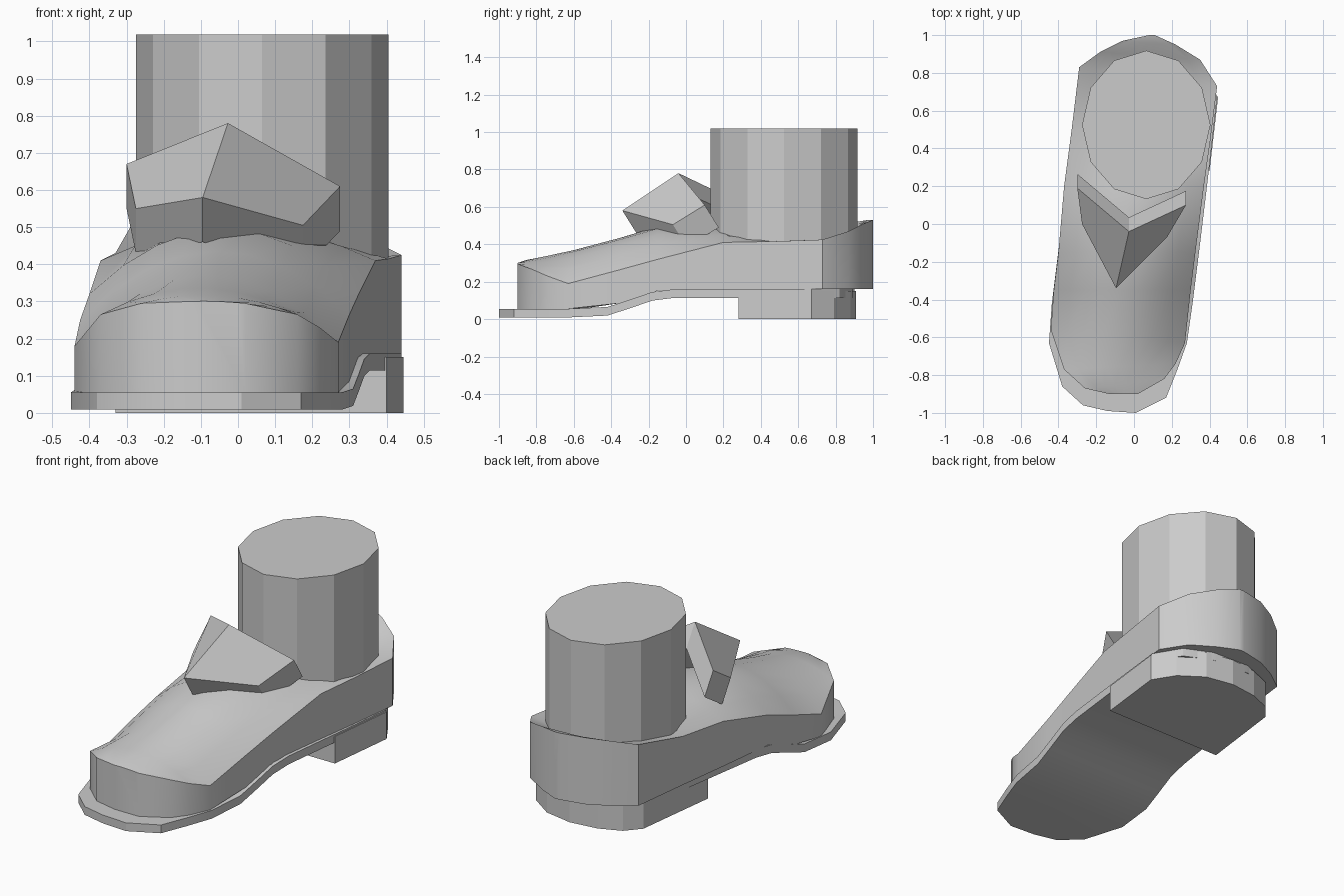
import bpy
import bmesh
import math

if "Cube" in bpy.data.objects:
    bpy.data.objects.remove(bpy.data.objects["Cube"], do_unlink=True)

gray = bpy.data.materials.new("plain_gray")
gray.use_nodes = True
color = (0.6, 0.6, 0.6, 1)
gray.diffuse_color = color
gray.node_tree.nodes["Principled BSDF"].inputs["Base Color"].default_value = color


def loft(name, rings, smooth_angle=None):
    """Bridge closed rings of equal length and cap both ends."""
    bm = bmesh.new()
    loops = [[bm.verts.new(point) for point in ring] for ring in rings]
    count = len(loops[0])
    for first, second in zip(loops, loops[1:]):
        for i in range(count):
            j = (i + 1) % count
            bm.faces.new((first[i], first[j], second[j], second[i]))
    bm.faces.new(loops[0])
    bm.faces.new(loops[-1])
    bmesh.ops.recalc_face_normals(bm, faces=bm.faces)
    mesh = bpy.data.meshes.new(name)
    bm.to_mesh(mesh)
    bm.free()
    mesh.materials.append(gray)
    obj = bpy.data.objects.new(name, mesh)
    bpy.context.collection.objects.link(obj)
    if smooth_angle:
        bpy.ops.object.select_all(action="DESELECT")
        obj.select_set(True)
        bpy.context.view_layer.objects.active = obj
        bpy.ops.object.shade_smooth_by_angle(angle=math.radians(smooth_angle))
    return obj


def lerp(a, b, t):
    return a + (b - a) * t


def sole_height(y):
    """Top of the sole: flat at the toe, raised from the arch back."""
    t = min(max((y + 0.5) / 0.42, 0), 1)
    return lerp(0.055, 0.16, t * t * (3 - 2 * t))


# Upper: left edge (x, y, z), right edge (x, y, z), height of the crown
upper_rows = [
    (-.13, -.9, .3, .02, -.9, .295, .3),
    (-.26, -.87, .295, .16, -.82, .265, .315),
    (-.37, -.77, .265, .22, -.74, .23, .335),
    (-.44, -.56, .18, .27, -.63, .19, .37),
    (-.425, -.35, .25, .3, -.35, .265, .435),
    (-.4, -.15, .32, .325, -.15, .32, .495),
    (-.37, .2, .41, .37, .2, .41, .5),
    (-.33, .5, .43, .405, .45, .415, .42),
    (-.29, .83, .5, .44, .73, .425, .43),
    (-.18, .91, .52, .35, .87, .47, .47),
    (-.06, .97, .53, .22, .95, .51, .52),
    (.08, 1, .53, .11, 1, .53, .53),
]


def upper_ring(row, steps=8):
    xl, yl, zl, xr, yr, zr, crown = row
    ring = [(xl, yl, sole_height(yl))]
    for i in range(steps + 1):
        t = i / steps
        bulge = (crown - (zl + zr) / 2) * (1 - (2 * t - 1) ** 2)
        ring.append((lerp(xl, xr, t), lerp(yl, yr, t), lerp(zl, zr, t) + bulge))
    return ring + [(xr, yr, sole_height(yr))]


loft("shoe_upper", [upper_ring(row) for row in upper_rows], 32)

# Sole: left x, left y, right x, right y
sole_rows = [
    (-.14, -.99, .01, -1),
    (-.27, -.96, .17, -.92),
    (-.38, -.86, .23, -.77),
    (-.45, -.63, .28, -.63),
    (-.435, -.42, .31, -.42),
    (-.42, -.3, .325, -.3),
    (-.405, -.18, .34, -.18),
    (-.39, -.06, .355, -.06),
    (-.32, .4, .41, .4),
    (-.27, .76, .44, .67),
    (-.18, .84, .35, .82),
    (-.03, .9, .2, .89),
]


def sole_ring(row):
    xl, yl, xr, yr = row
    ends = [(xl, yl), (xr, yr)]
    top = [(x, y, sole_height(y)) for x, y in ends]
    bottom = [(x, y, z - 0.046) for x, y, z in reversed(top)]
    return top + bottom


loft("sole", [sole_ring(row) for row in sole_rows], 30)

# Heel block
heel_outline = [(-.33, .28), (.4, .28), (.445, .67), (.37, .79), (.24, .88),
                (.08, .91), (-.08, .89), (-.2, .84), (-.27, .76)]
loft("heel", [[(x, y, z) for x, y in heel_outline] for z in (0, 0.15)])

# Ankle: a twelve-sided oval column
angles = [math.tau * i / 12 for i in range(12)]
loft("ankle", [[(0.065 + 0.34 * math.cos(a), 0.525 + 0.393 * math.sin(a), z)
                for a in angles] for z in (0.3, 1.018)])

# Tongue flap: two folded panels with thickness
tip, peak = (-.095, -.34, .58), (-.027, -.04, .78)
wings = [[(-.275, 0, .55), (-.3, .19, .67)],
         [(.175, -.07, .505), (.275, .1, .61)]]
for side, (low, high) in zip(("right", "left"), wings):
    panel = [tip, peak, high, low]
    under = [(x, y + 0.075, z - 0.12) for x, y, z in panel]
    loft("tongue_flap_" + side, [panel, under])
